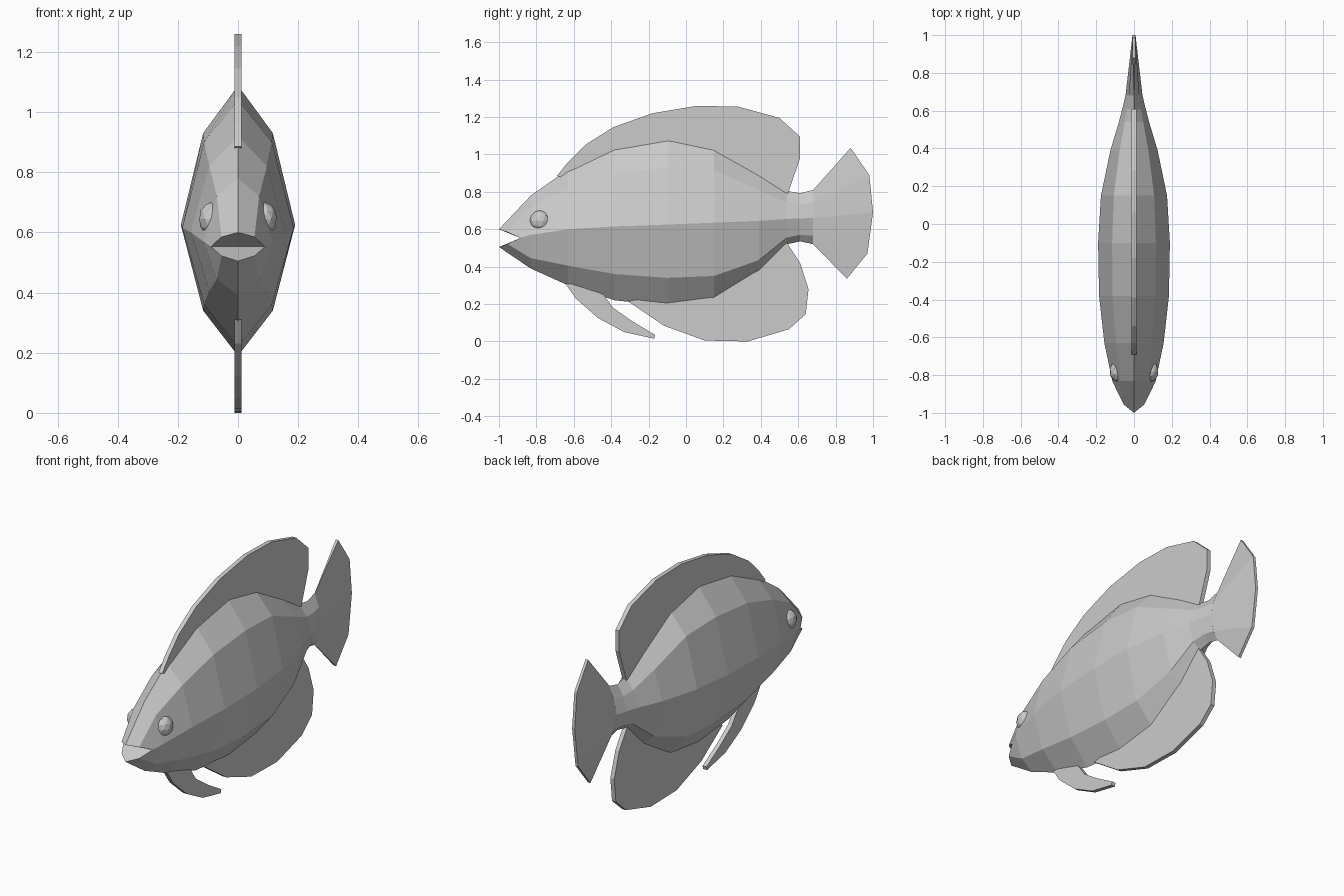
import bpy
import bmesh
from mathutils import Matrix

cube = bpy.data.objects.get("Cube")
if cube:
    bpy.data.objects.remove(cube, do_unlink=True)

# One plain grey for the whole fish
grey = bpy.data.materials.new("plain grey")
grey.use_nodes = True
grey.diffuse_color = (0.6, 0.6, 0.6, 1)
grey.node_tree.nodes["Principled BSDF"].inputs["Base Color"].default_value = (0.6, 0.6, 0.6, 1)


def finish(name, bm):
    bmesh.ops.recalc_face_normals(bm, faces=bm.faces)
    mesh = bpy.data.meshes.new(name)
    bm.to_mesh(mesh)
    bm.free()
    mesh.materials.append(grey)
    obj = bpy.data.objects.new(name, mesh)
    bpy.context.collection.objects.link(obj)
    return obj


def ring(bm, half):
    """Eight-sided ring from five left-side points, top to bottom, mirrored."""
    pts = half + [(-x, y, z) for x, y, z in half[3:0:-1]]
    return [bm.verts.new(p) for p in pts]


def fin(name, outline, thick=0.024):
    """Flat plate cut to an outline in the side plane."""
    bm = bmesh.new()
    face = bm.faces.new([bm.verts.new((-thick / 2, y, z)) for y, z in outline])
    ext = bmesh.ops.extrude_face_region(bm, geom=[face], use_keep_orig=True)
    moved = [g for g in ext["geom"] if isinstance(g, bmesh.types.BMVert)]
    bmesh.ops.translate(bm, verts=moved, vec=(thick, 0, 0))
    return finish(name, bm)


# Body: stations of y, half width, then heights of back, shoulder, side, flank, belly
stations = [
    (-0.83, 0.115, 0.78, 0.72, 0.57, 0.445, 0.39),
    (-0.63, 0.157, 0.92, 0.82, 0.60, 0.405, 0.30),
    (-0.38, 0.185, 1.04, 0.90, 0.615, 0.36, 0.22),
    (-0.10, 0.19, 1.088, 0.93, 0.625, 0.34, 0.19),
    (0.15, 0.175, 1.035, 0.915, 0.635, 0.35, 0.222),
    (0.39, 0.125, 0.90, 0.81, 0.645, 0.435, 0.37),
    (0.54, 0.08, 0.805, 0.745, 0.655, 0.555, 0.52),
    (0.61, 0.062, 0.792, 0.735, 0.658, 0.57, 0.535),
    (0.68, 0.045, 0.81, 0.74, 0.66, 0.565, 0.52),
]
bm = bmesh.new()
lips = ring(bm, [(0, -1, 0.6), (0.055, -0.955, 0.585), (0.09, -0.885, 0.553),
                 (0.055, -0.955, 0.522), (0, -1, 0.505)])
rings = [lips]
for y, w, *zs in stations:
    rings.append(ring(bm, [(w * k, y, z) for k, z in zip((0, 0.61, 1, 0.61, 0), zs)]))
for a, b in zip(rings, rings[1:]):
    for i in range(8):
        j = (i + 1) % 8
        bm.faces.new((a[i], a[j], b[j], b[i]))
# Roof and floor of the open mouth meet along the line between its corners
bm.faces.new([lips[i] for i in (6, 7, 0, 1, 2)])
bm.faces.new([lips[i] for i in (2, 3, 4, 5, 6)])
bm.faces.new(rings[-1])
finish("body", bm)

# Tail fin: a fan that thins from the tail root to the trailing edge
bm = bmesh.new()
root = ring(bm, [(w, 0.68, z) for w, z in
                 ((0, 0.81), (0.027, 0.74), (0.045, 0.66), (0.027, 0.565), (0, 0.52))])
edge = [(0.88, 1.035), (0.98, 0.89), (1.0, 0.69), (0.97, 0.47), (0.86, 0.335)]
left = [bm.verts.new((0.008, y, z)) for y, z in edge]
right = [bm.verts.new((-0.008, y, z)) for y, z in edge]
root_right = [root[i] for i in (0, 7, 6, 5, 4)]
for i in range(4):
    bm.faces.new((root[i], root[i + 1], left[i + 1], left[i]))
    bm.faces.new((root_right[i], root_right[i + 1], right[i + 1], right[i]))
    bm.faces.new((left[i], left[i + 1], right[i + 1], right[i]))
bm.faces.new((root[0], left[0], right[0]))
bm.faces.new((root[4], left[4], right[4]))
bm.faces.new(root)
finish("tail_fin", bm)

# Fins along the centre line
fin("dorsal_fin", [
    (-0.69, 0.885), (-0.63, 0.96), (-0.54, 1.05), (-0.39, 1.145), (-0.18, 1.22),
    (0.06, 1.26), (0.28, 1.255), (0.50, 1.195), (0.61, 1.095), (0.61, 0.98),
    (0.545, 0.79), (0.15, 0.98), (-0.10, 1.03), (-0.38, 0.98), (-0.63, 0.87)])
fin("anal_fin", [
    (-0.31, 0.215), (-0.12, 0.085), (0.10, 0.005), (0.33, 0), (0.55, 0.065),
    (0.64, 0.145), (0.655, 0.28), (0.61, 0.42), (0.535, 0.535), (0.36, 0.41),
    (0.14, 0.28), (-0.10, 0.25)])
fin("pelvic_fin", [
    (-0.645, 0.31), (-0.59, 0.23), (-0.47, 0.125), (-0.33, 0.05), (-0.17, 0.015),
    (-0.165, 0.035), (-0.29, 0.11), (-0.39, 0.18), (-0.44, 0.25), (-0.55, 0.30)])

# Eyes: faceted beads half sunk into the head
for side, name in ((1, "left_eye"), (-1, "right_eye")):
    bm = bmesh.new()
    place = Matrix.Translation((side * 0.085, -0.78, 0.645)) @ Matrix.Diagonal((0.8, 1, 1, 1))
    bmesh.ops.create_icosphere(bm, subdivisions=2, radius=0.057, matrix=place)
    finish(name, bm)
